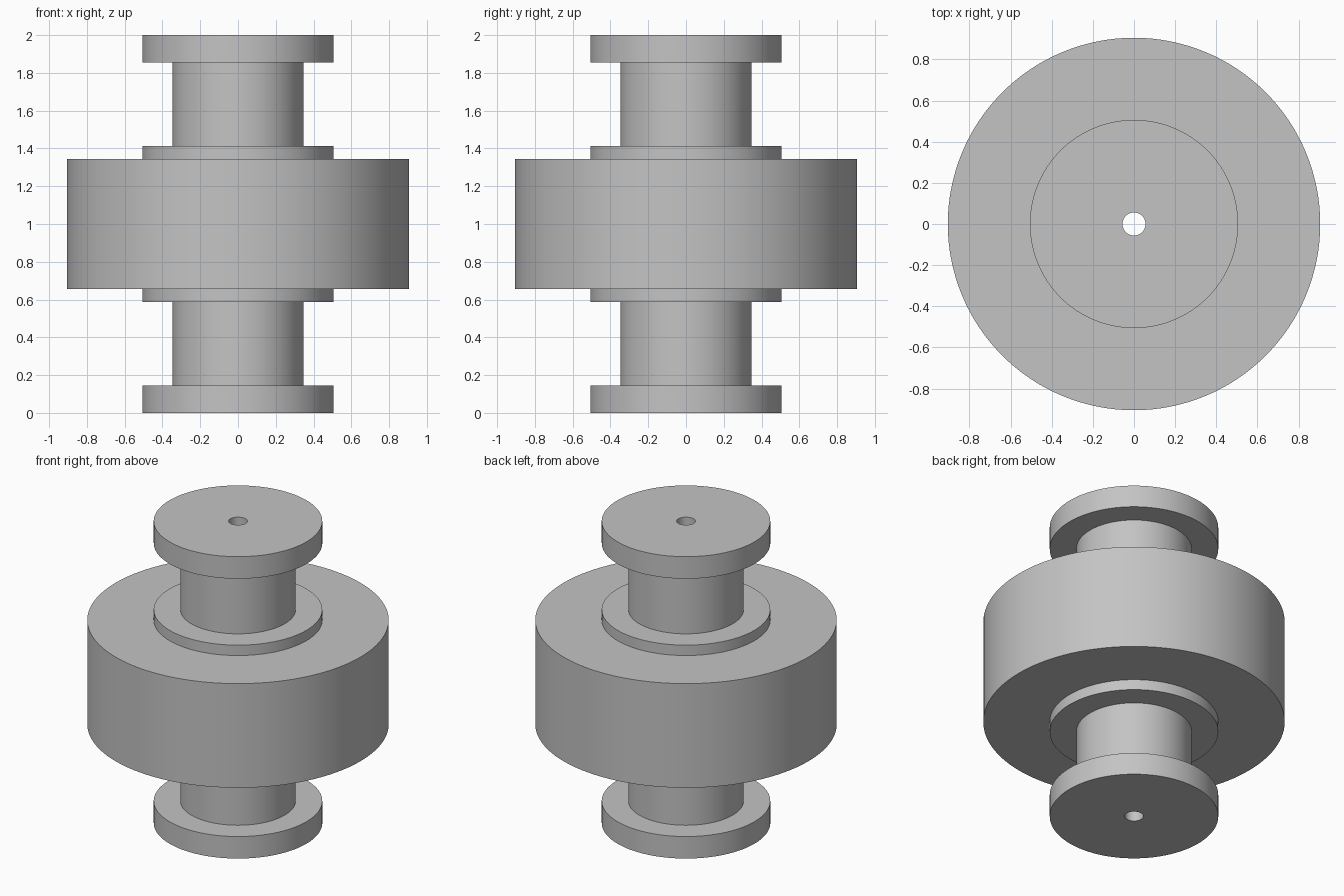
import bpy
import bmesh
import math

cube = bpy.data.objects.get("Cube")
if cube:
    bpy.data.objects.remove(cube, do_unlink=True)

SEGMENTS = 128
HEIGHT = 2.0
BORE, NECK, FLANGE, DRUM = 0.056, 0.346, 0.506, 0.905

# Lower half of the turned outline, as (radius, z), from bore to drum
lower = [
    (BORE, 0.0), (FLANGE, 0.0), (FLANGE, 0.146), (NECK, 0.146),
    (NECK, 0.586), (FLANGE, 0.586), (FLANGE, 0.655), (DRUM, 0.655),
]
# The upper half mirrors the lower one
profile = lower + [(r, HEIGHT - z) for r, z in reversed(lower)]

# Turn the closed outline around the z axis
bm = bmesh.new()
rings = []
for i in range(SEGMENTS):
    a = math.tau * i / SEGMENTS
    rings.append([bm.verts.new((r * math.cos(a), r * math.sin(a), z)) for r, z in profile])
count = len(profile)
for i in range(SEGMENTS):
    here, after = rings[i], rings[(i + 1) % SEGMENTS]
    for j in range(count):
        k = (j + 1) % count
        bm.faces.new((here[j], after[j], after[k], here[k]))
bmesh.ops.recalc_face_normals(bm, faces=bm.faces)

mesh = bpy.data.meshes.new("roller_body")
bm.to_mesh(mesh)
bm.free()
body = bpy.data.objects.new("roller_body", mesh)
bpy.context.collection.objects.link(body)

# Plain grey
grey = bpy.data.materials.new("grey")
grey.use_nodes = True
colour = (0.55, 0.55, 0.55, 1.0)
grey.diffuse_color = colour
grey.node_tree.nodes["Principled BSDF"].inputs["Base Color"].default_value = colour
mesh.materials.append(grey)

# Smooth round walls, crisp rims
bpy.ops.object.select_all(action="DESELECT")
body.select_set(True)
bpy.context.view_layer.objects.active = body
bpy.ops.object.shade_smooth_by_angle(angle=math.radians(30))
